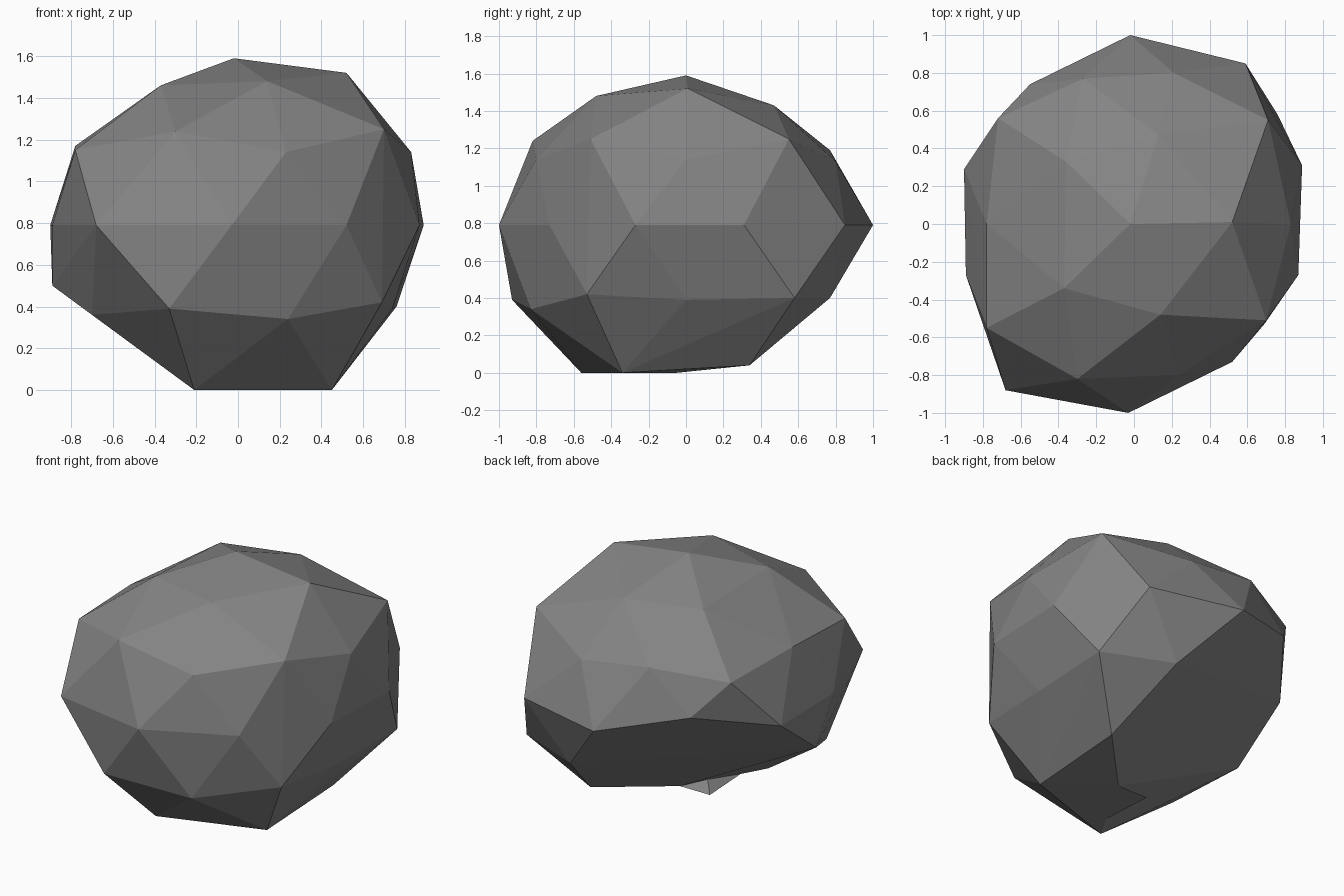
import bpy
import bmesh

default_cube = bpy.data.objects.get("Cube")
if default_cube:
    bpy.data.objects.remove(default_cube, do_unlink=True)


def make_material(name, colour):
    material = bpy.data.materials.new(name)
    material.use_nodes = True
    material.diffuse_color = colour
    shader = next(n for n in material.node_tree.nodes if n.type == "BSDF_PRINCIPLED")
    shader.inputs["Base Color"].default_value = colour
    shader.inputs["Roughness"].default_value = 0.9
    return material


def chiselled_stone(name, corners, material):
    """Wrap a faceted convex skin around the corner points."""
    bm = bmesh.new()
    for corner in corners:
        bm.verts.new(corner)
    hull = bmesh.ops.convex_hull(bm, input=bm.verts[:])
    buried = {g for g in hull["geom_interior"] + hull["geom_unused"]
              if isinstance(g, bmesh.types.BMVert)}
    bmesh.ops.delete(bm, geom=list(buried), context="VERTS")
    bmesh.ops.recalc_face_normals(bm, faces=bm.faces[:])
    mesh = bpy.data.meshes.new(name)
    bm.to_mesh(mesh)
    bm.free()
    mesh.materials.append(material)
    stone = bpy.data.objects.new(name, mesh)
    bpy.context.collection.objects.link(stone)
    return stone


grey = make_material("stone grey", (0.23, 0.23, 0.23, 1))

# Crown: the peak and the ring of corners just below it
crown = [(-.02, 0, 1.59), (.52, .01, 1.52), (.14, -.48, 1.48),
         (.13, .47, 1.43), (-.37, -.34, 1.46), (-.36, .33, 1.43)]

# Shoulder: wide ring where the slopes steepen
shoulder = [(.83, 0, 1.14), (.70, -.51, 1.25), (.23, -.80, 1.14),
            (-.30, -.82, 1.24), (-.78, -.55, 1.15), (-.78, 0, 1.17),
            (-.72, .56, 1.13), (-.27, .77, 1.19), (.21, .80, 1.13),
            (.71, .55, 1.25)]

# Waist: the widest ring, level except at the chipped back
waist = [(x, y, .79) for x, y in (
    (-.02, 1), (.59, .85), (.89, .31), (.87, -.27), (.52, -.73),
    (-.03, -1), (-.68, -.88), (-.89, -.27), (-.90, .29))]
waist.append((-.55, .74, .92))

# Skirt: undercut ring, open at the back where one large chip is flat
skirt = [(.74, 0, .39), (.69, -.53, .42), (.24, -.83, .34), (-.33, -.93, .39),
         (-.70, -.47, .36), (-.89, -.09, .5), (.76, .58, .40), (.31, .77, .40)]

# Base: the small resting face
base = [(.45, -.34, 0), (-.21, -.56, 0), (.08, -.05, 0), (.46, .34, .04)]

chiselled_stone("rock_body", crown + shoulder + waist + skirt + base, grey)

# Small splinter sticking out beneath the flat chip
splinter = [(-.14, -.05, 0), (.08, -.05, 0), (-.12, -.40, 0), (-.05, -.15, .06)]
chiselled_stone("base_splinter", splinter, grey)
